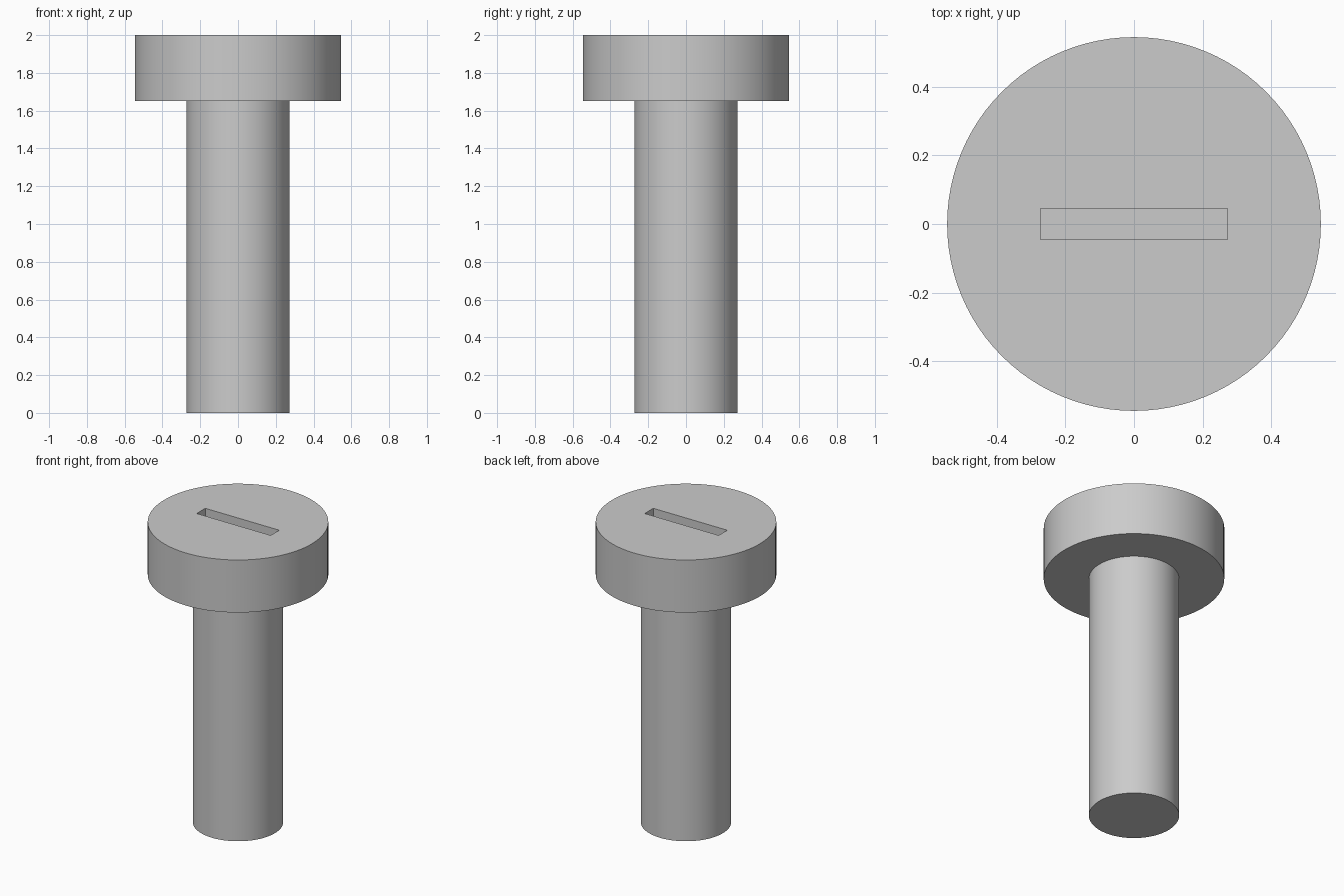
import bpy
import math

default_cube = bpy.data.objects.get("Cube")
if default_cube:
    bpy.data.objects.remove(default_cube, do_unlink=True)

HEAD_RADIUS = 0.545
SHAFT_RADIUS = HEAD_RADIUS / 2
HEAD_BOTTOM, HEAD_TOP = 1.65, 2.0
SLOT_WIDTH, SLOT_DEPTH = 0.09, 0.18

# Single plain grey metal
steel = bpy.data.materials.new("light grey steel")
steel.use_nodes = True
grey = (0.6, 0.6, 0.6, 1)
steel.diffuse_color = grey
steel.node_tree.nodes["Principled BSDF"].inputs["Base Color"].default_value = grey


def cylinder(name, radius, bottom, top):
    bpy.ops.mesh.primitive_cylinder_add(
        vertices=96, radius=radius, depth=top - bottom,
        location=(0, 0, (bottom + top) / 2))
    obj = bpy.context.object
    obj.name = name
    obj.data.materials.append(steel)
    return obj


def smooth(obj):
    bpy.ops.object.select_all(action='DESELECT')
    obj.select_set(True)
    bpy.context.view_layer.objects.active = obj
    bpy.ops.object.shade_smooth_by_angle(angle=math.radians(30))


# Shaft and head
shaft = cylinder("shaft", SHAFT_RADIUS, 0, HEAD_BOTTOM)
head = cylinder("head", HEAD_RADIUS, HEAD_BOTTOM, HEAD_TOP)

# Driver slot cut into the top of the head
bpy.ops.mesh.primitive_cube_add(size=1, location=(0, 0, HEAD_TOP))
cutter = bpy.context.object
cutter.name = "slot_cutter"
cutter.scale = (HEAD_RADIUS, SLOT_WIDTH, SLOT_DEPTH * 2)
cutter.data.materials.append(steel)
bpy.context.view_layer.update()

slot = head.modifiers.new("slot", 'BOOLEAN')
slot.operation = 'DIFFERENCE'
slot.solver = 'EXACT'
slot.object = cutter
bpy.context.view_layer.objects.active = head
bpy.ops.object.modifier_apply(modifier=slot.name)
bpy.data.objects.remove(cutter, do_unlink=True)

for part in (shaft, head):
    smooth(part)
